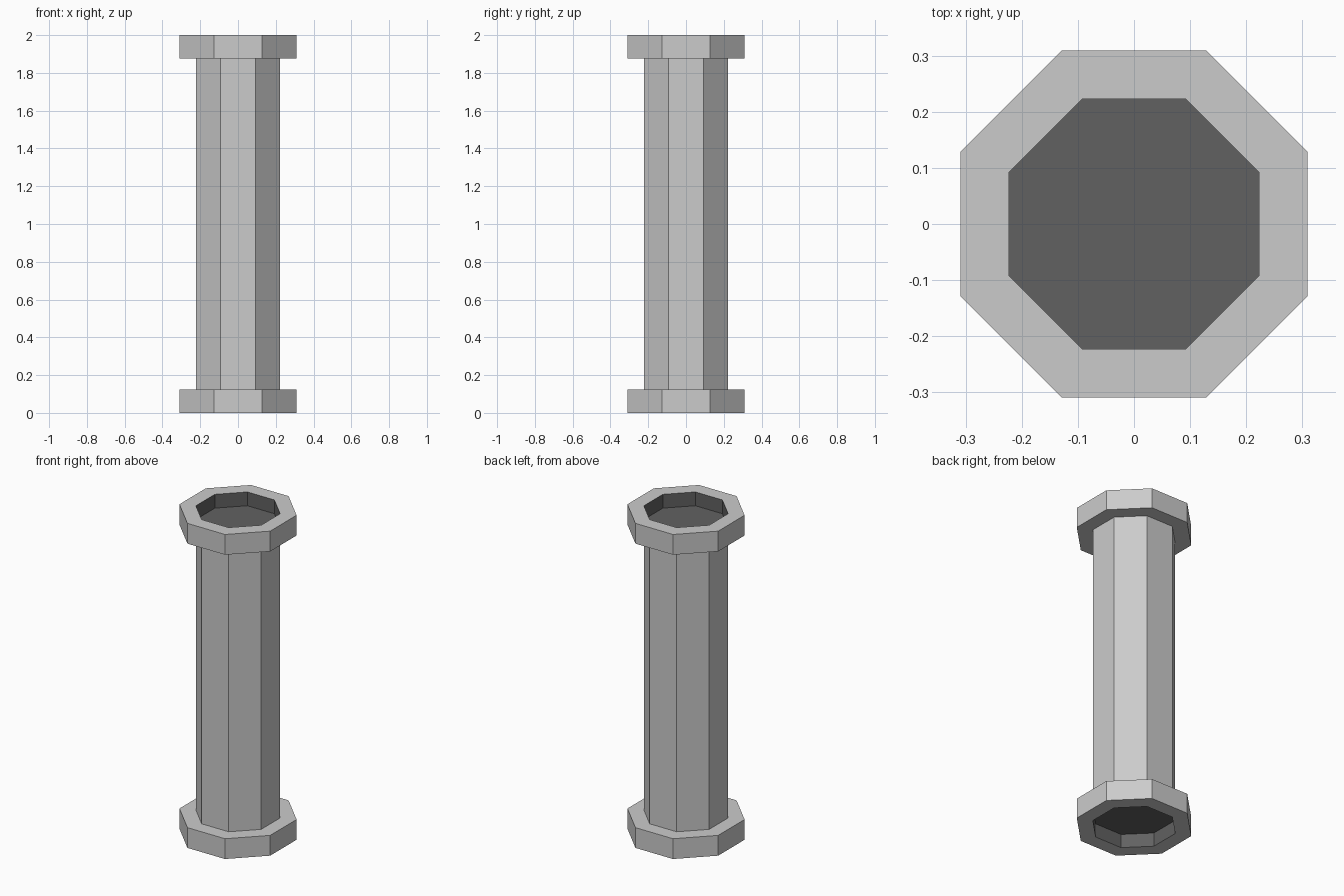
import bpy, bmesh
from math import cos, sin, pi

if "Cube" in bpy.data.objects:
    bpy.data.objects.remove(bpy.data.objects["Cube"])

dark = bpy.data.materials.new("dark_recess")
dark.diffuse_color = (0.12, 0.12, 0.12, 1)
dark.use_nodes = True
dark.node_tree.nodes["Principled BSDF"].inputs["Base Color"].default_value = dark.diffuse_color

OUTER, INNER = 0.335, 0.241      # corner radii of the octagons
HEIGHT, RIM, DEPTH = 2.0, 0.125, 0.085


def octagon(bm, radius, z):
    angles = [(i + 0.5) * pi / 4 for i in range(8)]
    return [bm.verts.new((radius * cos(a), radius * sin(a), z)) for a in angles]


def lathe(name, profile, material=None, cap_end=False):
    """Eight-sided surface through (radius, z) rings."""
    bm = bmesh.new()
    rings = [octagon(bm, r, z) for r, z in profile]
    for a, b in zip(rings, rings[1:]):
        for i in range(8):
            j = (i + 1) % 8
            bm.faces.new((a[i], a[j], b[j], b[i]))
    if cap_end:
        bm.faces.new(rings[-1])
    mesh = bpy.data.meshes.new(name)
    bm.to_mesh(mesh)
    bm.free()
    if material:
        mesh.materials.append(material)
    obj = bpy.data.objects.new(name, mesh)
    bpy.context.collection.objects.link(obj)
    return obj


# Column shell: base flange, shaft and top flange in one outline
lathe("column", [(INNER, 0), (OUTER, 0), (OUTER, RIM), (INNER, RIM),
                 (INNER, HEIGHT - RIM), (OUTER, HEIGHT - RIM),
                 (OUTER, HEIGHT), (INNER, HEIGHT)])

# Dark sunken panels in both ends
lathe("top_recess", [(INNER, HEIGHT), (INNER, HEIGHT - DEPTH)], dark, True)
bottom = lathe("bottom_recess", [(INNER, 0), (INNER, DEPTH)], dark, True)
bottom.data.flip_normals()
